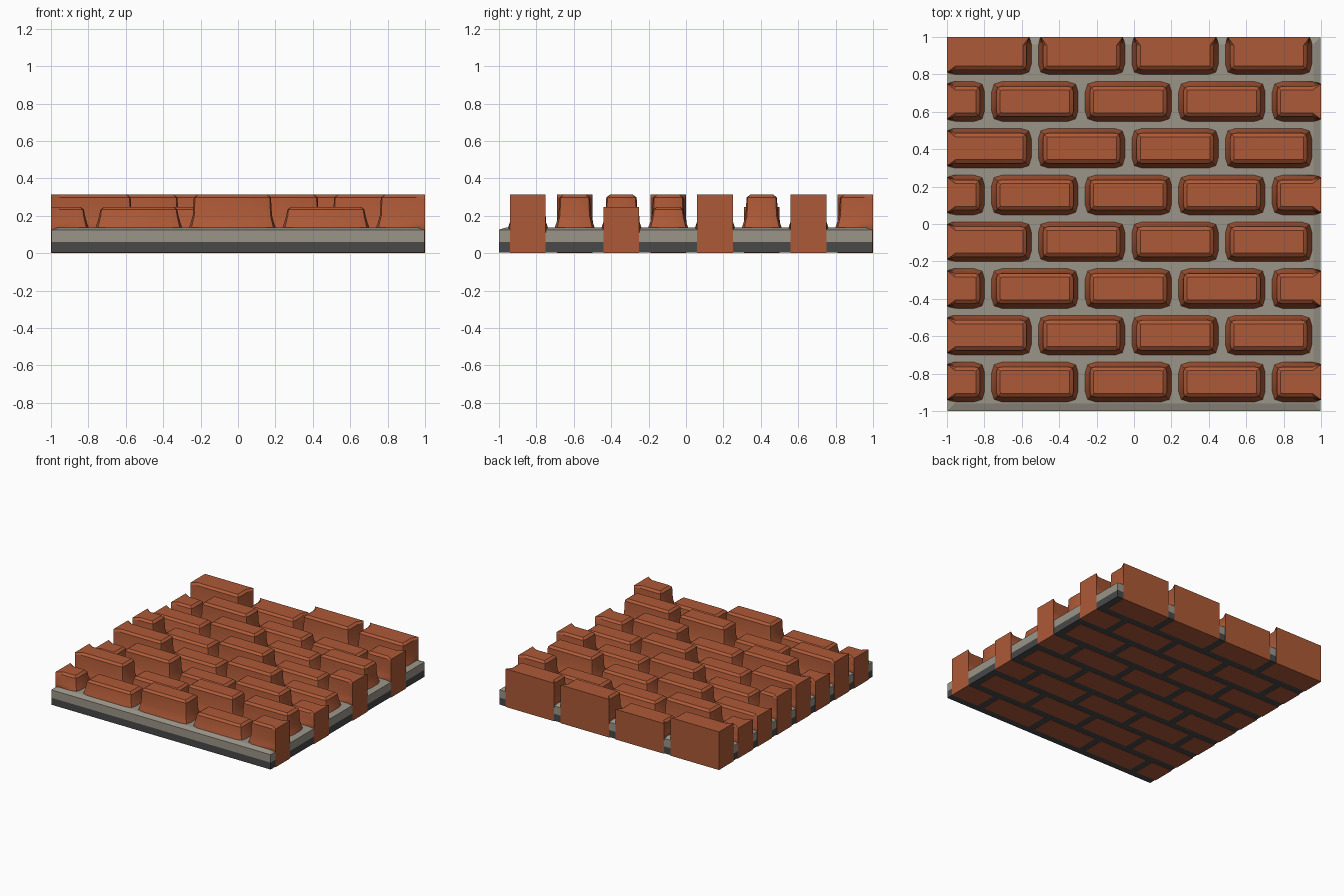
import bpy, bmesh, math

cube = bpy.data.objects.get("Cube")
if cube:
    bpy.data.objects.remove(cube, do_unlink=True)


def material(name, rgb):
    m = bpy.data.materials.new(name)
    m.use_nodes = True
    m.diffuse_color = (*rgb, 1)
    m.node_tree.nodes["Principled BSDF"].inputs["Base Color"].default_value = (*rgb, 1)
    return m


CLAY = material("brick_red", (0.42, 0.1, 0.038))
MORTAR = material("mortar_grey", (0.33, 0.3, 0.25))
BASE = material("base_dark_grey", (0.065, 0.065, 0.067))


def loft(name, rings, mat, smooth=False):
    """Skin a stack of equal rings and cap both ends."""
    bm = bmesh.new()
    loops = [[bm.verts.new(p) for p in ring] for ring in rings]
    n = len(loops[0])
    for a, b in zip(loops, loops[1:]):
        for i in range(n):
            j = (i + 1) % n
            bm.faces.new((a[i], a[j], b[j], b[i]))
    bm.faces.new(loops[0][::-1])
    bm.faces.new(loops[-1])
    bmesh.ops.recalc_face_normals(bm, faces=bm.faces)
    me = bpy.data.meshes.new(name)
    bm.to_mesh(me)
    bm.free()
    me.materials.append(mat)
    ob = bpy.data.objects.new(name, me)
    bpy.context.collection.objects.link(ob)
    if smooth:
        bpy.ops.object.select_all(action="DESELECT")
        ob.select_set(True)
        bpy.context.view_layer.objects.active = ob
        bpy.ops.object.shade_smooth_by_angle(angle=math.radians(30))
    return ob


def rect(x0, x1, y0, y1, z):
    return [(x0, y0, z), (x1, y0, z), (x1, y1, z), (x0, y1, z)]


def brick_ring(x0, x1, y0, y1, z, inset, bulge):
    """Twelve-point outline whose sides bulge and whose tile-edge sides stay flat."""
    cut_l, cut_r, cut_b = x0 <= -0.999, x1 >= 0.999, y1 >= 0.999
    s = 0.045
    lx, rx = (0 if cut_l else inset), (0 if cut_r else inset)
    bk = 0 if cut_b else inset
    bl, br, bb = (0 if cut_l else bulge), (0 if cut_r else bulge), (0 if cut_b else bulge)

    def corner(left, back):
        cut_x = cut_l if left else cut_r
        x = x0 + lx if left else x1 - rx
        y = y1 - bk if back else y0 + inset
        if cut_x:                      # square section on the tile edge
            y = y1 if back else y0
        if cut_b and back:
            x = x0 if left else x1
        return (x, y, z)

    xa, xb, ya, yb = x0 + s, x1 - s, y0 + s, y1 - s
    front, rear = y0 + inset - bulge, y1 - bk + bb
    left, right = x0 + lx - bl, x1 - rx + br
    return [corner(True, False), (xa, front, z), (xb, front, z),
            corner(False, False), (right, ya, z), (right, yb, z),
            corner(False, True), (xb, rear, z), (xa, rear, z),
            corner(True, True), (left, yb, z), (left, ya, z)]


def brick(name, x0, x1, y0, y1, h):
    # height, inset of corners, extra bulge of the sides
    profile = [(0, 0, 0), (0.11, 0, 0), (0.13, 0, 0.014), (0.165, 0.008, 0.01),
               (0.2, 0.016, 0.008), (h - 0.015, 0.02, 0.006), (h, 0.036, 0.002)]
    loft(name, [brick_ring(x0, x1, y0, y1, *p) for p in profile], CLAY, True)


# Backing slab and mortar bed, a hair inside the flush brick faces
E = 0.997
loft("base_slab", [rect(-E, E, -1, E, z) for z in (0.003, 0.06)], BASE)
loft("mortar_bed", [rect(-E, E, -1, E, 0.06), rect(-E, E, -1, E, 0.125),
                    rect(-0.96, 0.96, -0.96, 0.96, 0.138)], MORTAR)

# Running-bond courses from front to back: T is a tall brick, L a low one
courses = ["LLTLT", "TLTT", "LTLTL", "TLTL", "TLTLT", "LTLT", "LTLLT", "TLTT"]
for r, row in enumerate(courses):
    y0 = -0.94 + 0.25 * r
    start = -1 if r % 2 else -1.25
    for c, kind in enumerate(row):
        x0 = start + 0.5 * c
        x1 = min(x0 + 0.44, 1)
        brick(f"brick_{r + 1}_{c + 1}", max(x0, -1), x1, y0, y0 + 0.19,
              0.313 if kind == "T" else 0.248)
